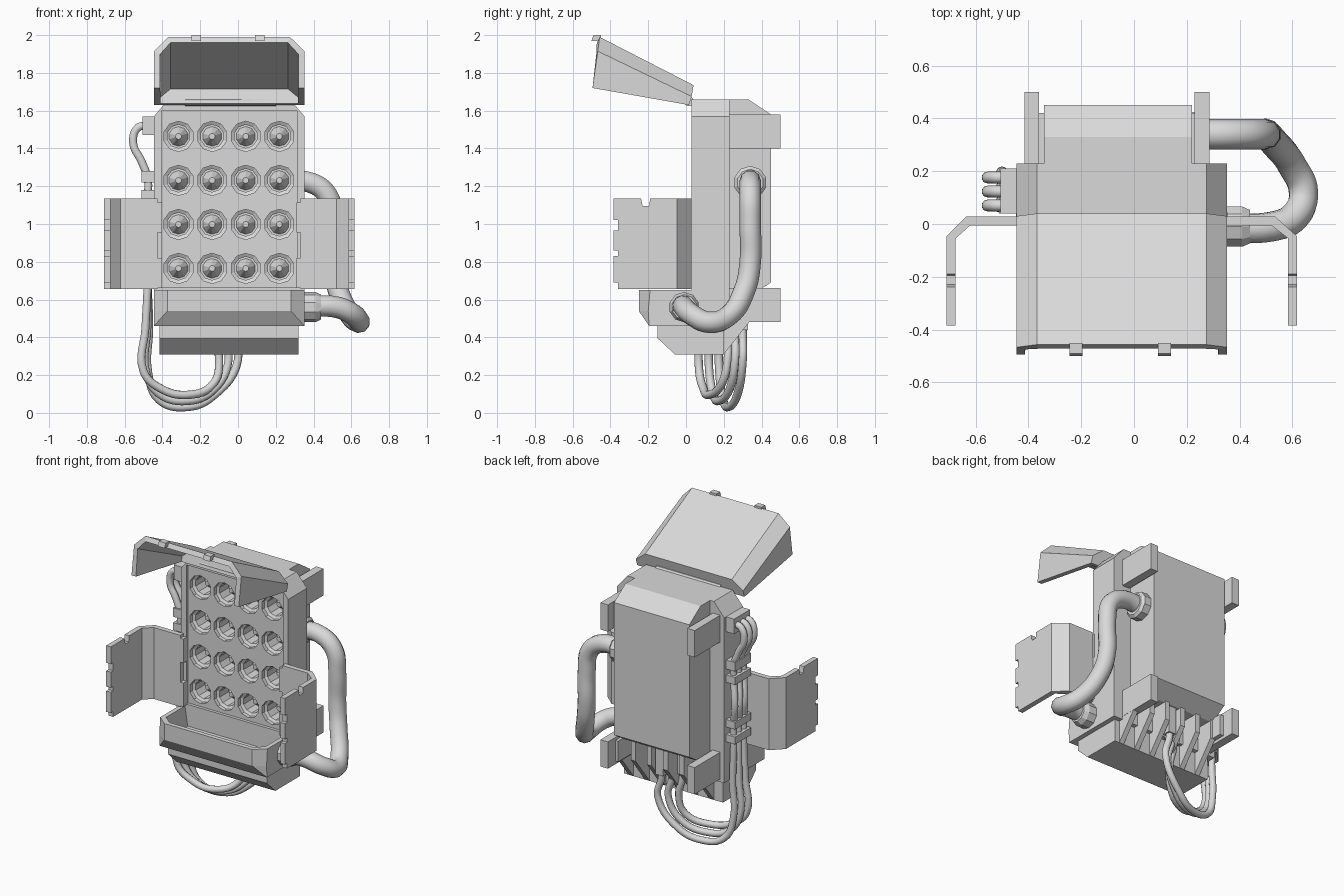
import bpy, bmesh, math
from mathutils import Vector

if "Cube" in bpy.data.objects:
    bpy.data.objects.remove(bpy.data.objects["Cube"], do_unlink=True)

GREY = (0.7, 0.7, 0.7, 1)
mat = bpy.data.materials.new("plain grey")
mat.use_nodes = True
mat.diffuse_color = GREY
mat.node_tree.nodes["Principled BSDF"].inputs["Base Color"].default_value = GREY

L, R = -0.445, 0.352          # sides of the main casing
MID = (L + R) / 2


def finish(name, bm):
    bmesh.ops.recalc_face_normals(bm, faces=bm.faces)
    me = bpy.data.meshes.new(name)
    bm.to_mesh(me)
    bm.free()
    me.materials.append(mat)
    ob = bpy.data.objects.new(name, me)
    bpy.context.collection.objects.link(ob)
    return ob


def loft(name, rings, cap_start=True, cap_end=True, closed=True):
    """Skin a series of point rings."""
    bm = bmesh.new()
    vs = [[bm.verts.new(p) for p in ring] for ring in rings]
    n = len(rings[0])
    for a, b in zip(vs, vs[1:]):
        for i in range(n if closed else n - 1):
            j = (i + 1) % n
            bm.faces.new((a[i], a[j], b[j], b[i]))
    if cap_start:
        bm.faces.new(vs[0])
    if cap_end:
        bm.faces.new(vs[-1])
    bmesh.ops.remove_doubles(bm, verts=bm.verts, dist=1e-5)
    return finish(name, bm)


def prism(name, pts, axis, a, b):
    """Extrude a 2D outline along x, y or z from a to b."""
    def at(p, d):
        return {"x": (d, p[0], p[1]), "y": (p[0], d, p[1]), "z": (p[0], p[1], d)}[axis]
    return loft(name, [[at(p, d) for p in pts] for d in (a, b)])


def box(name, x, y, z):
    return prism(name, [(x[0], y[0]), (x[1], y[0]), (x[1], y[1]), (x[0], y[1])], "z", *z)


def lathe(name, profile, centre, axis, sides):
    """Spin (radius, distance) pairs about an axis through centre."""
    rings = []
    for r, d in profile:
        ring = []
        for i in range(sides):
            t = 2 * math.pi * (i + 0.5) / sides
            u, v = r * math.cos(t), r * math.sin(t)
            ring.append(Vector(centre) + Vector((d, u, v) if axis == "x" else (u, d, v)))
        rings.append(ring)
    return loft(name, rings)


def cut(target, cutter):
    cutter.hide_render = True
    m = target.modifiers.new("cut", "BOOLEAN")
    m.operation, m.solver, m.object = "DIFFERENCE", "EXACT", cutter
    apply(target, m)
    bpy.data.objects.remove(cutter, do_unlink=True)


def apply(ob, m):
    bpy.ops.object.select_all(action="DESELECT")
    bpy.context.view_layer.objects.active = ob
    ob.select_set(True)
    bpy.ops.object.modifier_apply(modifier=m.name)


def hose(name, pts, radius):
    cu = bpy.data.curves.new(name, "CURVE")
    cu.dimensions = "3D"
    cu.bevel_depth, cu.bevel_resolution, cu.resolution_u = radius, 3, 6
    cu.use_fill_caps = True
    sp = cu.splines.new("BEZIER")
    sp.bezier_points.add(len(pts) - 1)
    for bp, p in zip(sp.bezier_points, pts):
        bp.co = p
        bp.handle_left_type = bp.handle_right_type = "AUTO"
    cu.materials.append(mat)
    bpy.context.collection.objects.link(bpy.data.objects.new(name, cu))


# Main casing with clipped top corners
c = 0.077
casing = prism("casing", [(L, 0.46), (R, 0.46), (R, 1.57), (R - c, 1.66), (L + c, 1.66), (L, 1.57)],
               "y", 0.03, 0.23)
cut(casing, box("recess", (L + 0.04, R - 0.04), (-0.1, 0.05), (0.665, 1.6)))

# Four by four launch tubes, each with a blunt cone inside
tube = [(0.08, 0), (0.08, 0.075), (0.062, 0.085), (0.062, 0.18), (0.052, 0.18), (0.016, 0.12), (0, 0.12)]
for i in range(4):
    for j in range(4):
        cut(casing, lathe("tube_cutter", tube, (-0.315 + 0.178 * i, 0, 0.765 + 0.233 * j), "y", 10))

# Rear pack with sloped top and bottom
prism("rear_pack", [(0.2, 0.62), (0.34, 0.62), (0.45, 0.69), (0.45, 1.58), (0.33, 1.66), (0.2, 1.66)],
      "x", -0.34, 0.22)

# Mounting brackets
for x in (-0.415, 0.23):
    for z in (0.48, 1.4):
        box("mounting_bracket", (x, x + 0.056), (0.2, 0.5), (z, z + 0.18))
    side = (-0.37, -0.33) if x < 0 else (0.21, 0.24)
    for z in (0.5, 1.42):
        box("bracket_root", side, (0.2, 0.42), (z, z + 0.14))

# Base block with cooling fins behind it
prism("base_block", [(-0.15, 0.47), (-0.15, 0.395), (-0.06, 0.31), (0.2, 0.31), (0.2, 0.47)], "x", -0.415, 0.32)
for i in range(6):
    x = -0.35 + 0.12 * i
    prism("cooling_fin", [(0.19, 0.31), (0.2, 0.31), (0.35, 0.5), (0.35, 0.64), (0.19, 0.64)], "x", x, x + 0.035)

# Open top lid: a tapering shell
def lid_section(low, mid, top):
    half = (R - L) / 2
    side = [(-half, low), (-half, mid), (-half + c, top)]
    side += [(-x, p) for x, p in reversed(side)]
    return [(MID + x, *p) for x, p in side]

lid = loft("top_lid", [lid_section((0.015, 1.63), (0.03, 1.675), (0.04, 1.735)),
                       lid_section((-0.495, 1.72), (-0.467, 1.915), (-0.457, 1.99))],
           cap_end=False, closed=False)
m = lid.modifiers.new("shell", "SOLIDIFY")
m.thickness, m.offset, m.use_even_offset = 0.033, -1, True
for x in (-0.22, 0.115):
    prism("lid_catch", [(-0.5, 1.97), (-0.49, 2.0), (-0.45, 2.0), (-0.45, 1.97)], "x", x - 0.025, x + 0.025)
lathe("lid_hinge", [(0.026, -0.24), (0.026, 0.24)], (-0.04, 0.015, 1.65), "x", 10)

# Lower tray with clipped front corners
def tray_ring(z, front, corner, clip, inset=0.0):
    l, r = L + inset, R - inset
    return [(l, 0.04, z), (l, corner, z), (l + clip, front, z), (r - clip, front, z), (r, corner, z), (r, 0.04, z)]

loft("lower_tray", [tray_ring(0.46, -0.195, -0.195, 0), tray_ring(0.54, -0.25, -0.2, 0.072),
                    tray_ring(0.65, -0.25, -0.19, 0.072), tray_ring(0.65, -0.22, -0.17, 0.06, 0.03),
                    tray_ring(0.52, -0.19, -0.15, 0.06, 0.05)])

# Side doors, swung open, with notched outer flaps
for s, edge, bend, out in ((-1, L + 0.02, -0.635, -0.71), (1, R - 0.02, 0.535, 0.618)):
    t = 0.034 * s
    prism("door_panel", [(edge, 0.028), (bend, 0.028), (out, -0.047), (out, -0.06), (out - t, -0.06),
                         (out - t, -0.055), (bend - t * 0.4, -0.006), (edge, -0.006)], "z", 0.655, 1.135)
    prism("door_flap", [(-0.05, 0.655), (-0.36, 0.655), (-0.36, 1.135), (-0.238, 1.135), (-0.23, 1.095),
                        (-0.195, 1.095), (-0.19, 1.135), (-0.05, 1.135)], "x", out - t, out)
    for z in ((0.69, 0.83), (0.86, 0.965), (1.02, 1.135)):
        box("door_tab", sorted((out - t, out)), (-0.385, -0.355), z)
    for z in (0.66, 0.955):
        box("door_hinge", (edge - 0.022, edge + 0.022), (-0.005, 0.045), (z, z + 0.16))

# Large feed hose with collars
hose("feed_hose", [(0.22, 0.34, 1.22), (0.38, 0.34, 1.22), (0.475, 0.34, 1.15), (0.5, 0.34, 1.0),
                   (0.5, 0.34, 0.8), (0.53, 0.31, 0.65), (0.6, 0.22, 0.51), (0.642, 0.12, 0.48),
                   (0.61, 0.03, 0.52), (0.52, -0.01, 0.56), (0.34, -0.01, 0.56)], 0.057)
lathe("upper_collar", [(0.088, 0), (0.088, 0.06), (0.07, 0.075)], (0.21, 0.34, 1.22), "x", 10)
lathe("lower_collar", [(0.08, 0), (0.08, 0.06), (0.066, 0.09)], (0.35, -0.01, 0.56), "x", 10)

# Three side cables with their socket, clips and end plugs
box("cable_socket", (-0.505, L), (0.04, 0.21), (1.47, 1.57))
for z, h in ((1.22, 0.06), (1.13, 0.05), (0.83, 0.05), (0.73, 0.05)):
    box("cable_clip", (-0.512, L), (0.04, 0.21), (z, z + h))
for i in range(3):
    y = 0.07 + 0.053 * i
    end = (-0.13 + 0.05 * i, 0.22 + 0.04 * i)
    low = 0.095 - 0.032 * i
    hose("side_cable", [(-0.48, y, 1.52), (-0.53, y, 1.51), (-0.555, y, 1.43), (-0.51, y, 1.33), (-0.478, y, 1.24),
                        (-0.478, y, 1.15), (-0.5, y + 0.02, 0.98), (-0.478, y, 0.85), (-0.478, y, 0.7),
                        (-0.49 + 0.01 * i, y, 0.45), (-0.5 + 0.012 * i, y, 0.22), (-0.42, y + 0.02, low + 0.04),
                        (-0.27, y + 0.05, low), (-0.13, end[1] - 0.03, low + 0.06),
                        (end[0] + 0.03, end[1], 0.28), (*end, 0.42), (*end, 0.58)], 0.022)
    box("cable_plug", (end[0] - 0.028, end[0] + 0.028), (end[1] - 0.028, end[1] + 0.028), (0.44, 0.63))
